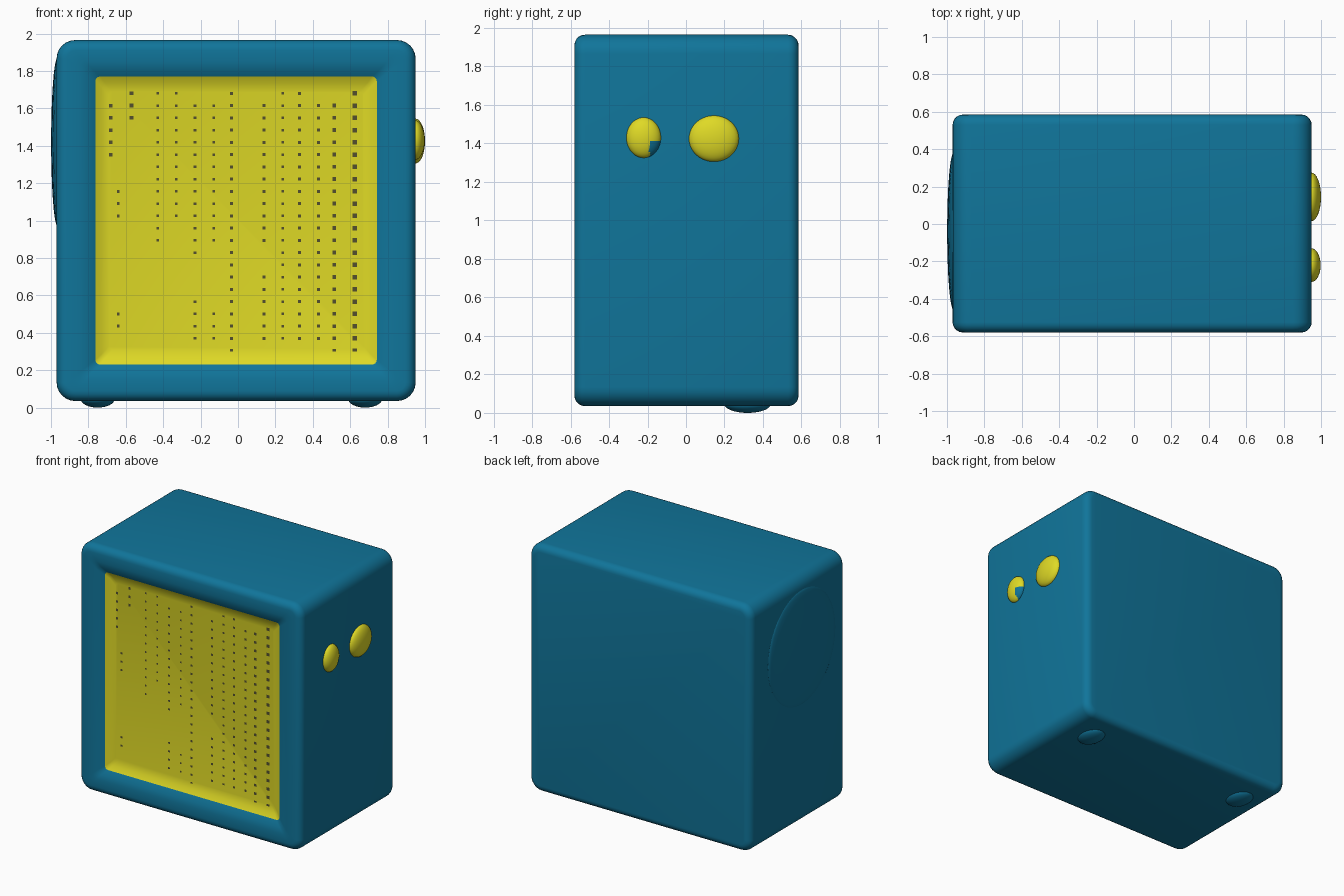
import bpy, bmesh, math

if "Cube" in bpy.data.objects:
    bpy.data.objects.remove(bpy.data.objects["Cube"])


def material(name, rgb):
    m = bpy.data.materials.new(name)
    m.diffuse_color = (*rgb, 1)
    m.use_nodes = True
    m.node_tree.nodes["Principled BSDF"].inputs["Base Color"].default_value = m.diffuse_color
    return m


BLUE = material("teal blue", (0.0052, 0.178, 0.325))
YELLOW = material("yellow", (0.74, 0.70, 0.019))
DARK = material("dark olive", (0.085, 0.078, 0.026))

CX, CZ = -0.01, 1.0      # centre of the front outline
FRONT = -0.58


def finish(bm, name, mats, smooth=True):
    me = bpy.data.meshes.new(name)
    bm.to_mesh(me)
    bm.free()
    for m in mats:
        me.materials.append(m)
    for p in me.polygons:
        p.use_smooth = smooth
    ob = bpy.data.objects.new(name, me)
    bpy.context.collection.objects.link(ob)
    return ob


def ring(bm, y, hx, hz, r, seg=6):
    """Rounded rectangle of vertices in the plane at depth y."""
    verts = []
    for k, (sx, sz) in enumerate([(1, 1), (-1, 1), (-1, -1), (1, -1)]):
        for i in range(seg + 1):
            a = math.pi / 2 * (k + i / seg)
            verts.append(bm.verts.new((CX + sx * (hx - r) + r * math.cos(a), y,
                                       CZ + sz * (hz - r) + r * math.sin(a))))
    return verts


def cabinet():
    """Rounded box with a dished front, lofted from back to front."""
    bm = bmesh.new()
    hx, hz, e = 0.96, 0.965, 0.055
    arc = [math.pi / 2 * i / 5 for i in range(6)]
    rows = []
    for a in arc:                                   # rounded back edge
        d = e * (1 - math.sin(a))
        rows.append((0.585 - e * (1 - math.cos(a)), hx - d, hz - d, 0.10 - d))
    for a in reversed(arc):                         # rounded front edge
        d = e * (1 - math.sin(a))
        rows.append((FRONT + e * (1 - math.cos(a)), hx - d, hz - d, 0.10 - d))
    # frame lip, then the yellow dish
    rows += [(FRONT, 0.84, 0.85, 0.035), (FRONT + 0.008, 0.80, 0.81, 0.03),
             (FRONT + 0.03, 0.752, 0.77, 0.025)]
    edge = len(rows) - 1
    rows += [(FRONT + 0.05, 0.72, 0.735, 0.02), (FRONT + 0.06, 0.68, 0.69, 0.02)]
    rings = [ring(bm, *r) for r in rows]
    n = len(rings[0])
    bm.faces.new(rings[0])
    for j in range(len(rings) - 1):
        for i in range(n):
            k = (i + 1) % n
            f = bm.faces.new((rings[j][i], rings[j][k],
                              rings[j + 1][k], rings[j + 1][i]))
            f.material_index = int(j >= edge)
    f = bm.faces.new(rings[-1])
    f.material_index = 1
    bmesh.ops.recalc_face_normals(bm, faces=bm.faces)
    return finish(bm, "cabinet", [BLUE, YELLOW])


def blob(name, centre, radii, mat, rule=None):
    """Soft ellipsoid; faces matching the rule become blue."""
    bm = bmesh.new()
    bmesh.ops.create_uvsphere(bm, u_segments=32, v_segments=20, radius=1)
    for v in bm.verts:
        v.co = [c + r * p for c, r, p in zip(centre, radii, v.co)]
    if rule:
        for f in bm.faces:
            f.material_index = int(rule(f.calc_center_median()))
    return finish(bm, name, [mat, BLUE])


def grille_dots():
    """Small square dots in uneven columns: x, size, z ranges."""
    columns = [(-0.68, 0.018, [(1.30, 1.62)]), (-0.64, 0.015, [(1.03, 1.2), (0.42, 0.5)]),
               (-0.57, 0.02, [(1.5, 1.68)]), (-0.43, 0.014, [(0.9, 1.68)]),
               (-0.33, 0.013, [(0.97, 1.68)]), (-0.23, 0.014, [(0.78, 1.64), (0.36, 0.56)]),
               (-0.13, 0.013, [(0.85, 1.64), (0.36, 0.5)]), (-0.035, 0.016, [(0.29, 1.68)]),
               (0.14, 0.016, [(0.85, 1.64), (0.36, 0.7)]), (0.24, 0.014, [(0.36, 1.68)]),
               (0.33, 0.016, [(0.36, 1.68)]), (0.43, 0.017, [(0.36, 1.64)]),
               (0.515, 0.02, [(0.29, 1.64)]), (0.625, 0.024, [(0.31, 1.68)])]
    bm = bmesh.new()
    y = FRONT + 0.058
    for x, size, spans in columns:
        h = size / 2
        for i in range(22):
            z = 1.68 - 0.0655 * i
            if any(a - 0.01 <= z <= b + 0.01 for a, b in spans):
                bm.faces.new([bm.verts.new((x + dx * h, y, z + dz * h))
                              for dx, dz in [(-1, -1), (1, -1), (1, 1), (-1, 1)]])
    return finish(bm, "grille_dots", [DARK], False)


body = cabinet()
bpy.context.view_layer.objects.active = body
body.select_set(True)
bpy.ops.object.shade_smooth_by_angle(angle=math.radians(40))
grille_dots()

# knobs on the right side, the front one with a notch
blob("rear_knob", (0.948, 0.145, 1.425), (0.052, 0.13, 0.12), YELLOW)
blob("front_knob", (0.948, -0.22, 1.43), (0.05, 0.09, 0.105), YELLOW,
     lambda c: c.y > -0.19 and c.z < 1.42)

# soft swelling on the left side
blob("side_swelling", (-0.965, -0.04, 1.42), (0.034, 0.42, 0.45), BLUE)

# low feet
for side, x in (("left", -0.75), ("right", 0.68)):
    blob(side + "_foot", (x, 0.32, 0.045), (0.09, 0.12, 0.045), BLUE)
